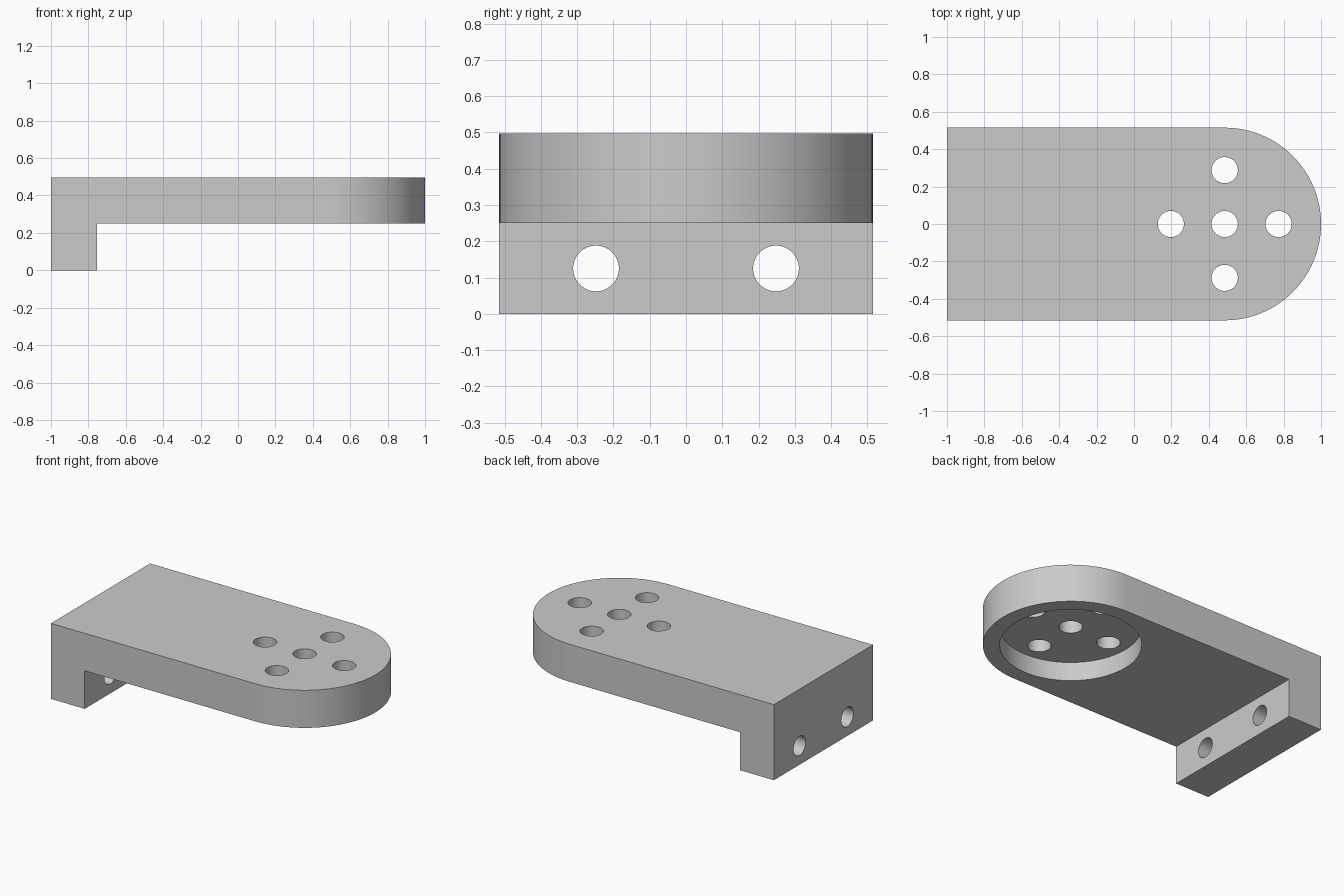
import bpy, bmesh, math
from mathutils import Matrix

cube = bpy.data.objects.get("Cube")
if cube:
    bpy.data.objects.remove(cube, do_unlink=True)

HALF_W = 0.515      # half width, also the radius of the round end
TOP = 0.497
LEDGE = 0.25        # underside of the plate
LEG_X = -0.755      # inner face of the mounting foot
HUB_X = 1 - HALF_W  # centre of the round end

grey = bpy.data.materials.new("light_grey")
grey.use_nodes = True
colour = (0.6, 0.6, 0.6, 1)
grey.diffuse_color = colour
grey.node_tree.nodes["Principled BSDF"].inputs["Base Color"].default_value = colour


def add_object(name, bm):
    mesh = bpy.data.meshes.new(name)
    bmesh.ops.recalc_face_normals(bm, faces=bm.faces)
    bm.to_mesh(mesh)
    bm.free()
    obj = bpy.data.objects.new(name, mesh)
    bpy.context.collection.objects.link(obj)
    return obj


def cylinder(name, centre, radius, depth, axis="Z", sides=64):
    bm = bmesh.new()
    turn = Matrix.Rotation(math.pi / 2, 4, "Y") if axis == "X" else Matrix()
    bmesh.ops.create_cone(bm, cap_ends=True, segments=sides, radius1=radius,
                          radius2=radius, depth=depth,
                          matrix=Matrix.Translation(centre) @ turn)
    return add_object(name, bm)


# Body: rounded-end outline extruded to full height
bm = bmesh.new()
outline = [(-1, HALF_W), (-1, -HALF_W)]
steps = 64
for i in range(steps + 1):
    a = math.pi * (i / steps - 0.5)
    outline.append((HUB_X + HALF_W * math.cos(a), HALF_W * math.sin(a)))
base = bm.faces.new([bm.verts.new((x, y, 0)) for x, y in outline])
ext = bmesh.ops.extrude_face_region(bm, geom=[base])
bmesh.ops.translate(bm, vec=(0, 0, TOP),
                    verts=[v for v in ext["geom"] if isinstance(v, bmesh.types.BMVert)])
body = add_object("bracket", bm)
body.data.materials.append(grey)

# Clearance under the plate, leaving the foot
bm = bmesh.new()
bmesh.ops.create_cube(bm, size=1, matrix=Matrix.Translation((LEG_X + 1, 0, LEDGE - 0.5))
                      @ Matrix.Diagonal((2, 2, 1, 1)))
cutters = [add_object("clearance_cutter", bm)]

# Round recess in the underside
cutters.append(cylinder("recess_cutter", (HUB_X, 0, LEDGE), 0.417, 0.245, sides=96))

# Five holes through the plate
for dx, dy in ((0, 0), (1, 0), (-1, 0), (0, 1), (0, -1)):
    cutters.append(cylinder("plate_hole_cutter",
                            (HUB_X + 0.288 * dx, 0.288 * dy, TOP), 0.07, 1))

# Two mounting holes through the foot
for side in (-1, 1):
    cutters.append(cylinder("foot_hole_cutter", (-0.9, 0.248 * side, 0.125),
                            0.063, 0.6, axis="X"))

for cutter in cutters:
    cutter.hide_render = True
    mod = body.modifiers.new(cutter.name, "BOOLEAN")
    mod.operation = "DIFFERENCE"
    mod.solver = "EXACT"
    mod.object = cutter

# Bake the cuts, then drop the cutters
bpy.context.view_layer.update()
result = bpy.data.meshes.new_from_object(
    body.evaluated_get(bpy.context.evaluated_depsgraph_get()))
body.modifiers.clear()
body.data = result
for cutter in cutters:
    bpy.data.objects.remove(cutter, do_unlink=True)
body.data.materials.clear()
body.data.materials.append(grey)
for poly in body.data.polygons:
    poly.material_index = 0

# Smooth curved walls, sharp edges
bpy.ops.object.select_all(action="DESELECT")
body.select_set(True)
bpy.context.view_layer.objects.active = body
bpy.ops.object.shade_smooth_by_angle(angle=math.radians(30))
